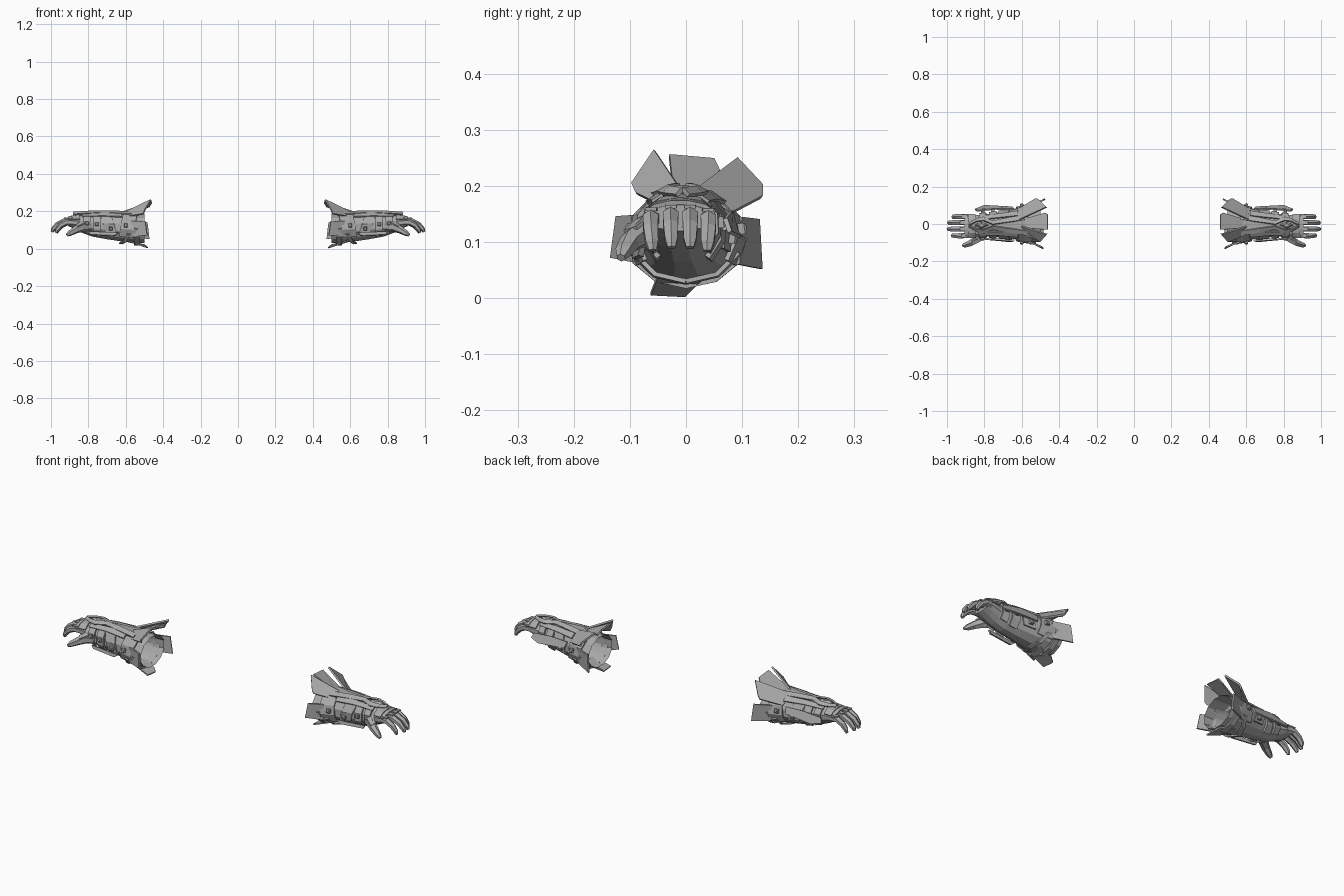
import bpy, bmesh, math
from mathutils import Vector

if "Cube" in bpy.data.objects:
    bpy.data.objects.remove(bpy.data.objects["Cube"])

grey = bpy.data.materials.new("steel grey")
grey.diffuse_color = (0.40, 0.40, 0.40, 1)
grey.use_nodes = True
grey.node_tree.nodes["Principled BSDF"].inputs["Base Color"].default_value = grey.diffuse_color

# Arm cross-sections: x, centre y, centre z, half width, half height
ARM = [(.50, 0, .108, .100, .080), (.56, 0, .108, .098, .080), (.62, 0, .113, .086, .077),
       (.70, -.002, .120, .071, .072), (.78, -.006, .126, .062, .063),
       (.83, -.010, .132, .059, .050), (.87, -.011, .138, .064, .036), (.905, -.011, .143, .062, .024)]


def arm_point(x, deg, off=0):
    for a, b in zip(ARM, ARM[1:]):
        if x <= b[0]:
            break
    t = (x - a[0]) / (b[0] - a[0])
    _, cy, cz, ry, rz = [p + (q - p) * t for p, q in zip(a, b)]
    r = math.radians(deg)
    return Vector((x, cy + (ry + off) * math.cos(r), cz + (rz + off) * math.sin(r)))


def make(name, verts, faces, thick=0, bevel=0):
    """Mesh object mirrored to the other hand, optionally thickened."""
    me = bpy.data.meshes.new(name)
    me.from_pydata([tuple(v) for v in verts], [], faces)
    bm = bmesh.new()
    bm.from_mesh(me)
    bmesh.ops.recalc_face_normals(bm, faces=bm.faces)
    bm.to_mesh(me)
    bm.free()
    me.materials.append(grey)
    ob = bpy.data.objects.new(name, me)
    bpy.context.collection.objects.link(ob)
    if thick:
        m = ob.modifiers.new("thickness", 'SOLIDIFY')
        m.thickness, m.offset = thick, 0
    if bevel:
        m = ob.modifiers.new("bevel", 'BEVEL')
        m.width, m.segments = bevel, 1
    ob.modifiers.new("other hand", 'MIRROR').use_mirror_merge = False
    return ob


def loft(name, rings, caps=(True, True), closed=True, thick=0):
    n = len(rings[0])
    verts = [v for r in rings for v in r]
    faces = [(i * n + j, i * n + (j + 1) % n, (i + 1) * n + (j + 1) % n, (i + 1) * n + j)
             for i in range(len(rings) - 1) for j in range(n if closed else n - 1)]
    if closed and caps[0]:
        faces.append(tuple(range(n))[::-1])
    if closed and caps[1]:
        faces.append(tuple(range(len(verts) - n, len(verts))))
    return make(name, verts, faces, thick)


def band(name, x0, x1, a0, a1, off=.006, thick=.008, slant=0):
    """Curved plate hugging the arm between two angles; slant shifts the x along the angle."""
    n = max(2, round(abs(a1 - a0) / 30) + 1)
    rows = []
    for k in range(3):
        x = x0 + (x1 - x0) * k / 2
        rows.append([arm_point(x + slant * j / (n - 1), a0 + (a1 - a0) * j / (n - 1), off)
                     for j in range(n)])
    return loft(name, rows, closed=False, thick=thick)


def plate(name, pts, thick=.008):
    return make(name, pts, [tuple(range(len(pts)))], thick)


def tube(name, path, wide, tall, sides=6):
    """Faceted finger following a path."""
    path = [Vector(p) for p in path]
    rings = []
    for i, p in enumerate(path):
        t = (path[min(i + 1, len(path) - 1)] - path[max(i - 1, 0)]).normalized()
        side = Vector((0, 0, 1)).cross(t).normalized()
        up = t.cross(side)
        ring = []
        for j in range(sides):
            a = math.tau * (j + .5) / sides
            ring.append(p + side * math.cos(a) * wide[i] + up * math.sin(a) * tall[i])
        rings.append(ring)
    return loft(name, rings)


def buckle(name, x, deg, off=.012, s=.010):
    c = arm_point(x, deg, off)
    out = (arm_point(x, deg, .05) - arm_point(x, deg)).normalized()
    ax = Vector((1, 0, 0))
    tan = out.cross(ax)
    rings = [[c + out * h + ax * u * k + tan * v * k
              for u, v in ((-1, -1), (1, -1), (1, 1), (-1, 1))]
             for h, k in ((-.008, s), (.003, s), (.007, s * .6))]
    loft(name, rings)


# Forearm sleeve and palm
loft("arm_sleeve", [[arm_point(s[0], 15 + 30 * j) for j in range(12)] for s in ARM], caps=(False, True))

# Flared petals around the cuff
plate("petal_top_front", [(.465, -.055, .262), (.50, -.095, .203), (.505, -.088, .186), (.60, -.055, .170), (.62, -.005, .187)], .009)
plate("petal_top_middle", [(.462, -.030, .253), (.462, .050, .246), (.475, .060, .225), (.60, .022, .185), (.60, -.022, .185)], .008)
plate("petal_top_back", [(.467, .090, .248), (.515, .135, .200), (.525, .135, .180), (.62, .078, .150), (.64, .010, .188)], .009)
plate("petal_back", [(.485, .128, .141), (.475, .133, .052), (.56, .092, .060), (.57, .096, .145)], .008)
plate("petal_front", [(.495, -.122, .146), (.485, -.132, .072), (.56, -.092, .064), (.57, -.094, .148)], .008)
plate("petal_bottom", [(.485, -.063, .008), (.482, -.002, .005), (.50, .010, .020), (.58, .030, .036), (.58, -.050, .040)], .007)

# Cuff collar and its pointed underside rim
band("cuff_collar", .525, .555, -180, 0, .006, .010)
band("cuff_back_panel", .56, .635, -35, 55, .005, .008, -.02)
band("cuff_front_panel", .56, .635, 215, 125, .005, .008, -.02)
band("lower_rim_front", .575, .595, 200, 270, .008, .008, .04)
band("lower_rim_back", .575, .595, -20, -90, .008, .008, .04)

# Slanted side panels and wrist straps
for side, mid, sgn in (("back", 0, 1), ("front", 180, -1)):
    band(side + "_slanted_panel", .65, .71, mid - sgn * 25, mid + sgn * 45, .004, .008, .025)
    band(side + "_strap_inner", .735, .775, mid - sgn * 50, mid + sgn * 50, .005, .010)
    band(side + "_strap_outer", .79, .825, mid - sgn * 45, mid + sgn * 50, .005, .010)
    band(side + "_upper_rail", .62, .83, mid + sgn * 42, mid + sgn * 62, .008, .008)
    for i, (x, d) in enumerate(((.60, 8), (.68, -8), (.755, 5), (.808, 5))):
        buckle(f"{side}_buckle_{i + 1}", x, mid + sgn * d)

# Stand-off guard along the back side
plate("side_guard", [(.64, .078, .150), (.65, .090, .118), (.80, .098, .108), (.85, .078, .118),
                     (.84, .070, .142), (.74, .080, .155)], .008)
plate("front_guard", [(.64, -.088, .085), (.66, -.092, .070), (.79, -.080, .075), (.80, -.078, .092)], .010)

# Raised top plate: two rails that part around a diamond
def top_z(x):
    return .196 + .006 * math.sin(math.pi * (x - .57) / .29)

for side, s in (("front", -1), ("back", 1)):
    rail = [(.57, .030, .055), (.67, .016, .040), (.755, .004, .022), (.805, .024, .044),
            (.84, .020, .034), (.88, 0, .010)]
    rows = [[(x, s * a - .006, top_z(x)), (x, s * b - .006, top_z(x) - .012)] for x, a, b in rail]
    loft("top_rail_" + side, rows, closed=False, thick=.008)
loft("top_diamond", [[(.815 + u * k * .038, -.006 + v * k * .019, z) for u, v in ((-1, 0), (0, -1), (1, 0), (0, 1))]
                     for k, z in ((1, .175), (1, .192), (.55, .201))])
plate("top_ridge", [(.58, -.034, .194), (.58, .024, .194), (.74, .004, .190), (.74, -.016, .190)], .008)

# Back-of-hand plates
band("hand_plate", .845, .885, 25, 155, .005, .007)
band("knuckle_plate", .888, .905, 20, 160, .004, .007)

# Four curled fingers with knuckle guards
for name, y, tip, dz in (("index", -.060, .975, -.005), ("middle", -.026, .997, 0),
                         ("ring", .007, .995, 0), ("little", .038, .972, -.006)):
    x0 = .885
    L = tip - x0
    tube(name + "_finger", [(x0, y, .146 + dz), (x0 + L * .38, y * 1.05, .146 + dz), (x0 + L * .72, y * 1.05, .128 + dz),
                            (x0 + L * .92, y * 1.02, .105 + dz), (tip - .002, y, .090 + dz)],
         (.015, .016, .015, .013, .008), (.018, .017, .015, .012, .007))
    plate(name + "_guard", [(x0 + L * .08, y - .011, .164 + dz), (x0 + L * .08, y + .011, .164 + dz),
                            (x0 + L * .40, y * 1.05 + .010, .163 + dz), (x0 + L * .40, y * 1.05 - .010, .163 + dz)], .006)

# Thumb
tube("thumb", [(.79, -.050, .115), (.835, -.078, .116), (.870, -.100, .100), (.900, -.112, .082), (.915, -.116, .072)],
     (.020, .023, .019, .015, .008), (.026, .026, .020, .015, .008))
plate("thumb_guard", [(.815, -.088, .138), (.835, -.062, .146), (.868, -.088, .125), (.855, -.110, .118)], .007)
